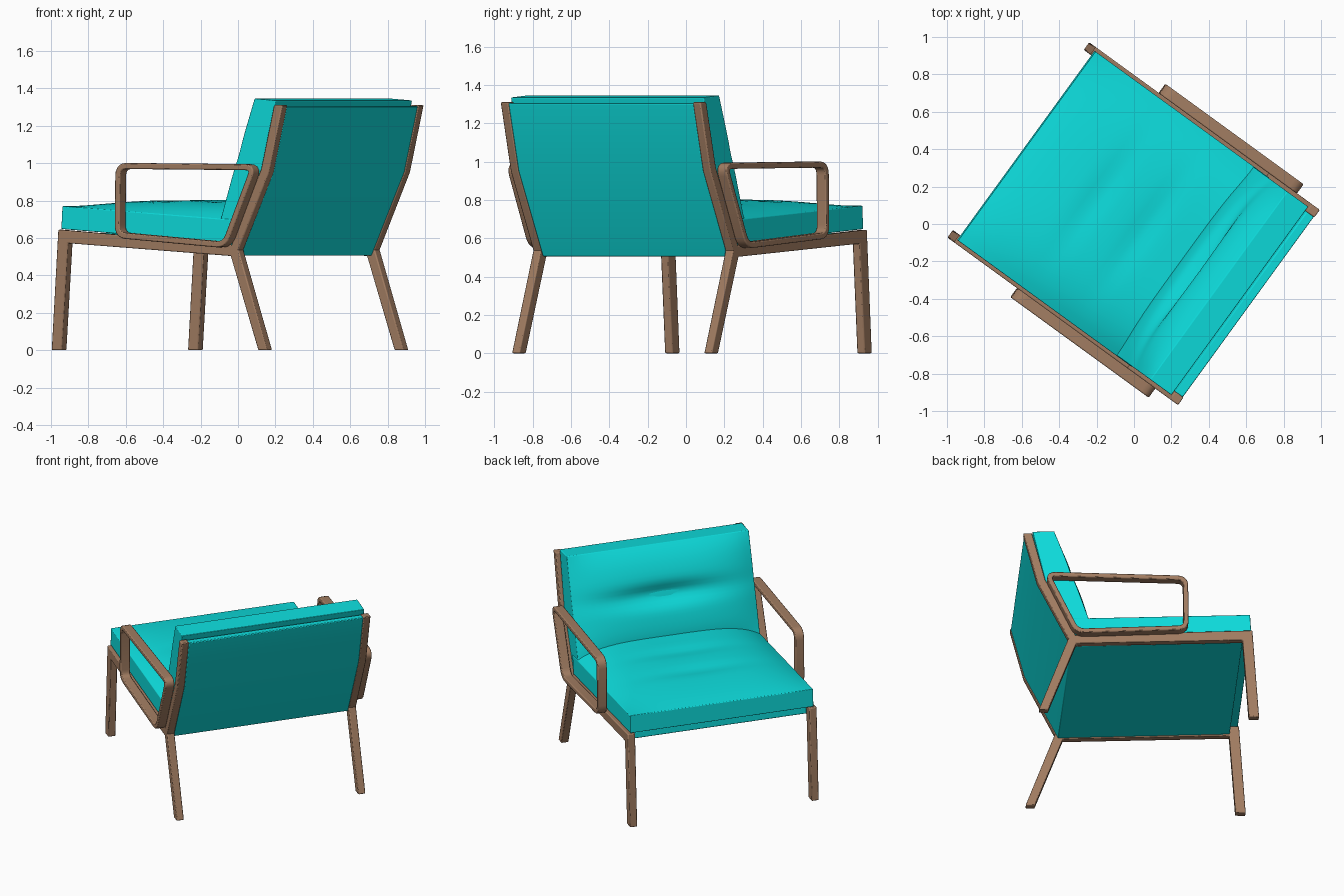
import bpy, bmesh, math
from mathutils import Vector, Matrix

cube = bpy.data.objects.get("Cube")
if cube:
    bpy.data.objects.remove(cube, do_unlink=True)

# The chair is built with its back toward +x, then turned about z
TURN = Matrix.Rotation(math.radians(-36), 4, 'Z')


def material(name, rgb):
    m = bpy.data.materials.new(name)
    m.use_nodes = True
    m.diffuse_color = (*rgb, 1)
    m.node_tree.nodes["Principled BSDF"].inputs["Base Color"].default_value = (*rgb, 1)
    return m


WOOD = material("brown wood", (0.36, 0.205, 0.122))
FABRIC = material("teal fabric", (0.004, 0.72, 0.72))


def finish(bm, name, mat, bevel=0.0, segments=2):
    bmesh.ops.recalc_face_normals(bm, faces=bm.faces)
    bm.transform(TURN)
    mesh = bpy.data.meshes.new(name)
    bm.to_mesh(mesh)
    bm.free()
    mesh.materials.append(mat)
    ob = bpy.data.objects.new(name, mesh)
    bpy.context.collection.objects.link(ob)
    if bevel:
        mod = ob.modifiers.new("soft edges", 'BEVEL')
        mod.width, mod.segments = bevel, segments
        mod.limit_method, mod.angle_limit = 'ANGLE', math.radians(45)
    bpy.ops.object.select_all(action='DESELECT')
    ob.select_set(True)
    bpy.context.view_layer.objects.active = ob
    bpy.ops.object.shade_smooth_by_angle(angle=math.radians(35))
    return ob


def bar(name, path, halves, v0, v1, mat, closed=False, bevel=0.006):
    """Mitred flat bar along a (depth, height) path; open ends are cut level."""
    pts = [Vector(p) for p in path]
    n = len(pts)
    bm = bmesh.new()
    rings = []
    for i, p in enumerate(pts):
        a = (p - pts[i - 1]).normalized() if closed or i else None
        b = (pts[(i + 1) % n] - p).normalized() if closed or i < n - 1 else None
        if a and b:
            t = (a + b).normalized()
            off = Vector((-t.y, t.x)) / max(0.4, t.dot(a))
        else:
            t = a or b
            off = Vector((-1 if t.y > 0 else 1, 0)) / abs(t.y) if abs(t.y) > 0.5 \
                else Vector((-t.y, t.x))
        off *= halves[i] if isinstance(halves, list) else halves
        lo, hi = p - off, p + off
        rings.append([bm.verts.new(c) for c in (
            (lo.x, v0, lo.y), (hi.x, v0, hi.y), (hi.x, v1, hi.y), (lo.x, v1, lo.y))])
    for i in range(n if closed else n - 1):
        r, q = rings[i], rings[(i + 1) % n]
        for k in range(4):
            bm.faces.new((r[k], r[(k + 1) % 4], q[(k + 1) % 4], q[k]))
    if not closed:
        bm.faces.new(rings[0])
        bm.faces.new(rings[-1])
    return finish(bm, name, mat, bevel)


def rounded(path, radius, steps=5):
    """Round the corners of a closed path."""
    out = []
    n = len(path)
    for i in range(n):
        p, a, b = (Vector(path[k % n]) for k in (i, i - 1, i + 1))
        s = p + (a - p).normalized() * radius
        e = p + (b - p).normalized() * radius
        for k in range(steps + 1):
            t = k / steps
            out.append(s * (1 - t) ** 2 + p * 2 * t * (1 - t) + e * t * t)
    return out


def along(line, s):
    """Point at share s of a polyline with evenly weighted spans."""
    f = s * (len(line) - 1)
    i = min(int(f), len(line) - 2)
    return Vector(line[i]).lerp(Vector(line[i + 1]), f - i)


def cushion(name, under, over, half, crown, cuts=27):
    """Padded block between two depth/height lines, with crown(s, t) puffing."""
    bm = bmesh.new()
    bmesh.ops.create_cube(bm, size=2)
    bmesh.ops.subdivide_edges(bm, edges=bm.edges[:], cuts=cuts, use_grid_fill=True)
    for v in bm.verts:
        s, t, c = (v.co.x + 1) / 2, v.co.y, (v.co.z + 1) / 2
        lo, hi = along(under, s), along(over, s)
        out = (hi - lo).normalized()
        p = lo.lerp(hi, c) + out * crown(s, t) * c ** 3
        v.co = (p.x, t * half, p.y)
    return finish(bm, name, FABRIC, 0.018, 3)


def bump(x, centre, width):
    return math.exp(-((x - centre) / width) ** 2)


# Side frames and arm loops
FRAME = [(-0.732, 0), (-0.69, 0.608), (0.44, 0.532), (0.63, 0)]
POST = [(0.435, 0.525), (0.645, 0.96), (0.733, 1.31)]
ARM = rounded([(-0.29, 0.615), (-0.285, 0.985), (0.61, 0.978), (0.418, 0.562)], 0.055)
for side, label in ((1, "left"), (-1, "right")):
    inner, outer = side * 0.595, side * 0.645
    bar(label + "_leg_frame", FRAME, [0.033, 0.034, 0.03, 0.028], inner, outer, WOOD)
    bar(label + "_back_post", POST, 0.027, inner, outer, WOOD)
    bar(label + "_arm_loop", ARM, 0.016, side * 0.643, side * 0.705, WOOD, closed=True)

# Upholstered shell under the seat and behind the back
SHELL = [(-0.66, 0.603), (0.436, 0.53), (0.645, 0.96), (0.732, 1.305)]
bar("seat_shell", SHELL, 0.024, -0.597, 0.597, FABRIC)


# Seat cushion with two soft hollows
def seat_crown(s, t):
    edge = (1 - t ** 4) * (1 - (1 - s) ** 6)
    dips = (bump(s, 0.4, 0.05) + bump(s, 0.66, 0.05)) * bump(t, 0, 0.5)
    return edge * (0.045 + 0.055 * s) - 0.012 * dips


cushion("seat_cushion", [(-0.715, 0.648), (0.42, 0.57)],
        [(-0.708, 0.77), (0.44, 0.695)], 0.625, seat_crown)


# Back cushion with a pinched seam across the middle
def back_crown(s, t):
    edge = (1 - t ** 4) * (1 - (2 * s - 1) ** 4)
    return 0.06 * edge - 0.05 * bump(s, 0.56, 0.09) * bump(t, 0, 0.62)


BACK_FRONT = [(0.325, 0.665), (0.437, 1.0), (0.56, 1.345)]
cushion("back_cushion", [(0.43, 0.59), (0.615, 0.965), (0.70, 1.335)],
        BACK_FRONT, 0.622, back_crown)

# Narrow seam strip set into the back cushion
p = along(BACK_FRONT, 0.56)
bar("back_seam_strip", [(p.x - 0.017, p.y - 0.018), (p.x - 0.003, p.y + 0.022)],
    0.004, -0.31, 0.31, FABRIC, bevel=0)
